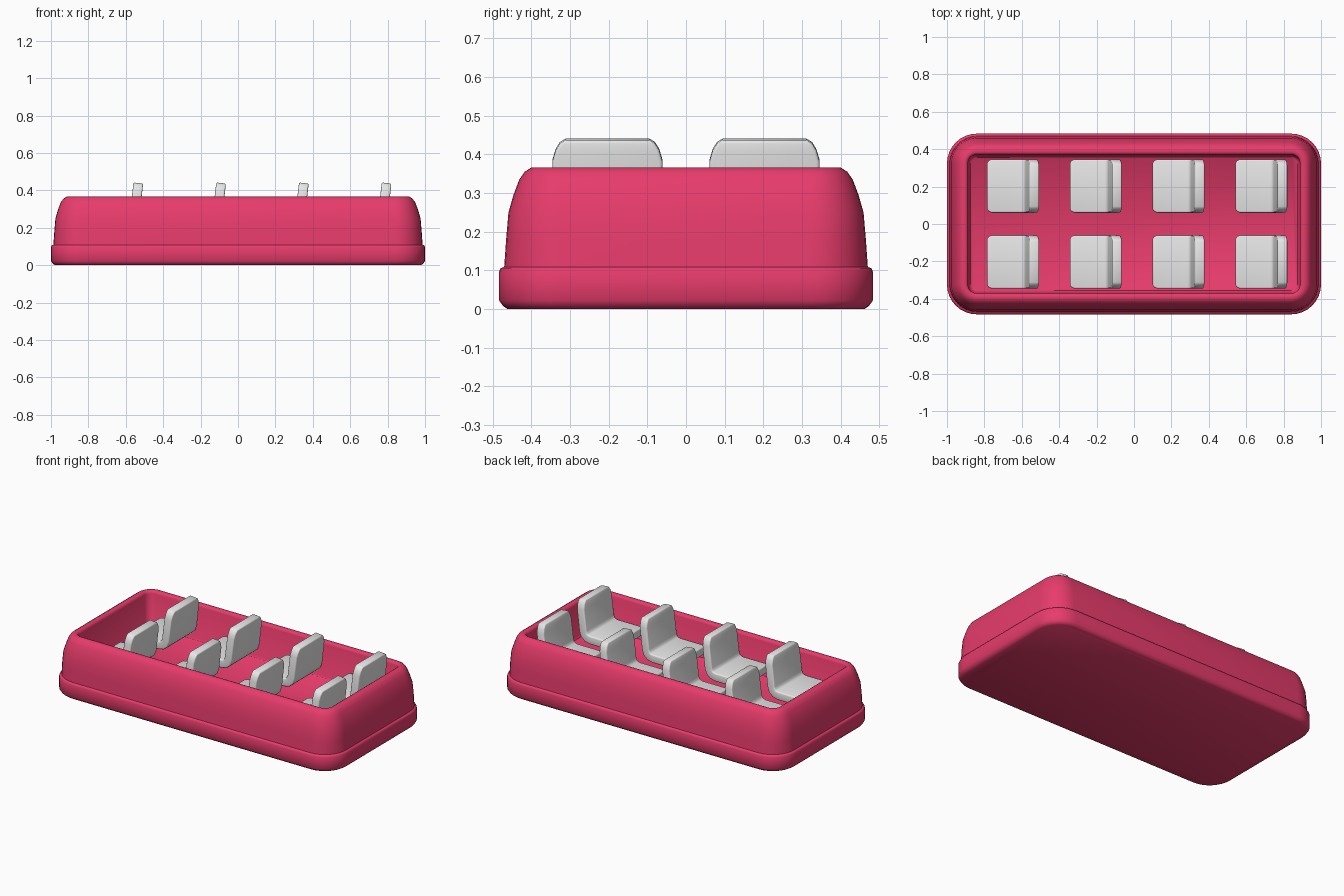
import bpy, bmesh, math

if "Cube" in bpy.data.objects:
    bpy.data.objects.remove(bpy.data.objects["Cube"])


def material(name, color):
    m = bpy.data.materials.new(name)
    m.use_nodes = True
    m.diffuse_color = (*color, 1)
    node = m.node_tree.nodes["Principled BSDF"]
    node.inputs["Base Color"].default_value = (*color, 1)
    return m


pink = material("raspberry pink", (0.81, 0.045, 0.15))
grey = material("light grey", (0.81, 0.81, 0.81))
HALF_X, HALF_Y = 1.0, 0.483


def make_object(name, bm, mat):
    bmesh.ops.recalc_face_normals(bm, faces=bm.faces)
    mesh = bpy.data.meshes.new(name)
    bm.to_mesh(mesh)
    bm.free()
    mesh.materials.append(mat)
    ob = bpy.data.objects.new(name, mesh)
    bpy.context.collection.objects.link(ob)
    return ob


def smooth(ob, degrees):
    bpy.ops.object.select_all(action="DESELECT")
    ob.select_set(True)
    bpy.context.view_layer.objects.active = ob
    bpy.ops.object.shade_smooth_by_angle(angle=math.radians(degrees))


def rounded_ring(bm, inset, z, radius, steps=8):
    """Rounded rectangle loop, inset from the widest outline."""
    ring = []
    cx, cy = HALF_X - inset - radius, HALF_Y - inset - radius
    for quarter, (sx, sy) in enumerate([(1, 1), (-1, 1), (-1, -1), (1, -1)]):
        for i in range(steps + 1):
            a = math.pi / 2 * (quarter + i / steps)
            ring.append(bm.verts.new((sx * cx + radius * math.cos(a),
                                      sy * cy + radius * math.sin(a), z)))
    return ring


# Tub: base skirt, bulging wall, rounded rim, inner wall and floor
tub_profile = [  # inset, height, corner radius
    (0.022, 0.0, 0.14), (0.01, 0.008, 0.15), (0.0, 0.022, 0.16),
    (0.0, 0.097, 0.16), (0.004, 0.106, 0.16), (0.013, 0.109, 0.15),
    (0.018, 0.18, 0.14), (0.024, 0.25, 0.135), (0.037, 0.295, 0.125),
    (0.052, 0.335, 0.11), (0.066, 0.355, 0.095), (0.083, 0.366, 0.08),
    (0.1, 0.366, 0.06), (0.108, 0.362, 0.05), (0.113, 0.35, 0.045),
    (0.119, 0.15, 0.04), (0.127, 0.14, 0.035),
]
bm = bmesh.new()
rings = [rounded_ring(bm, *row) for row in tub_profile]
for low, high in zip(rings, rings[1:]):
    for i in range(len(low)):
        j = (i + 1) % len(low)
        bm.faces.new((low[i], low[j], high[j], high[i]))
bm.faces.new(rings[0])
bm.faces.new(rings[-1])
smooth(make_object("tub", bm, pink), 50)

# Seats: one bent slab each, with softened edges
seat_path = [  # x, z, half width, from cushion front to backrest top
    (-0.14, 0.205, 0.124), (-0.132, 0.205, 0.136), (-0.115, 0.205, 0.143),
    (0.04, 0.205, 0.143), (0.065, 0.211, 0.143), (0.082, 0.226, 0.143),
    (0.09, 0.25, 0.143), (0.106, 0.385, 0.142), (0.109, 0.412, 0.134),
    (0.111, 0.43, 0.123), (0.112, 0.439, 0.108),
]


def seat(name, x, y):
    bm = bmesh.new()
    pairs = [[bm.verts.new((px, s * w, pz)) for s in (-1, 1)]
             for px, pz, w in seat_path]
    for a, b in zip(pairs, pairs[1:]):
        bm.faces.new((a[0], a[1], b[1], b[0]))
    ob = make_object(name, bm, grey)
    ob.location = (x, y, 0)
    thick = ob.modifiers.new("thickness", "SOLIDIFY")
    thick.thickness = 0.052
    thick.offset = 0
    thick.use_even_offset = True
    soft = ob.modifiers.new("soft edges", "BEVEL")
    soft.width = 0.014
    soft.segments = 3
    soft.limit_method = "ANGLE"
    soft.angle_limit = math.radians(60)
    smooth(ob, 60)


for row in range(4):
    for side, label in ((-1, "right"), (1, "left")):
        seat(f"seat_{label}_{row + 1}", -0.645 + row * 0.4425, side * 0.203)
